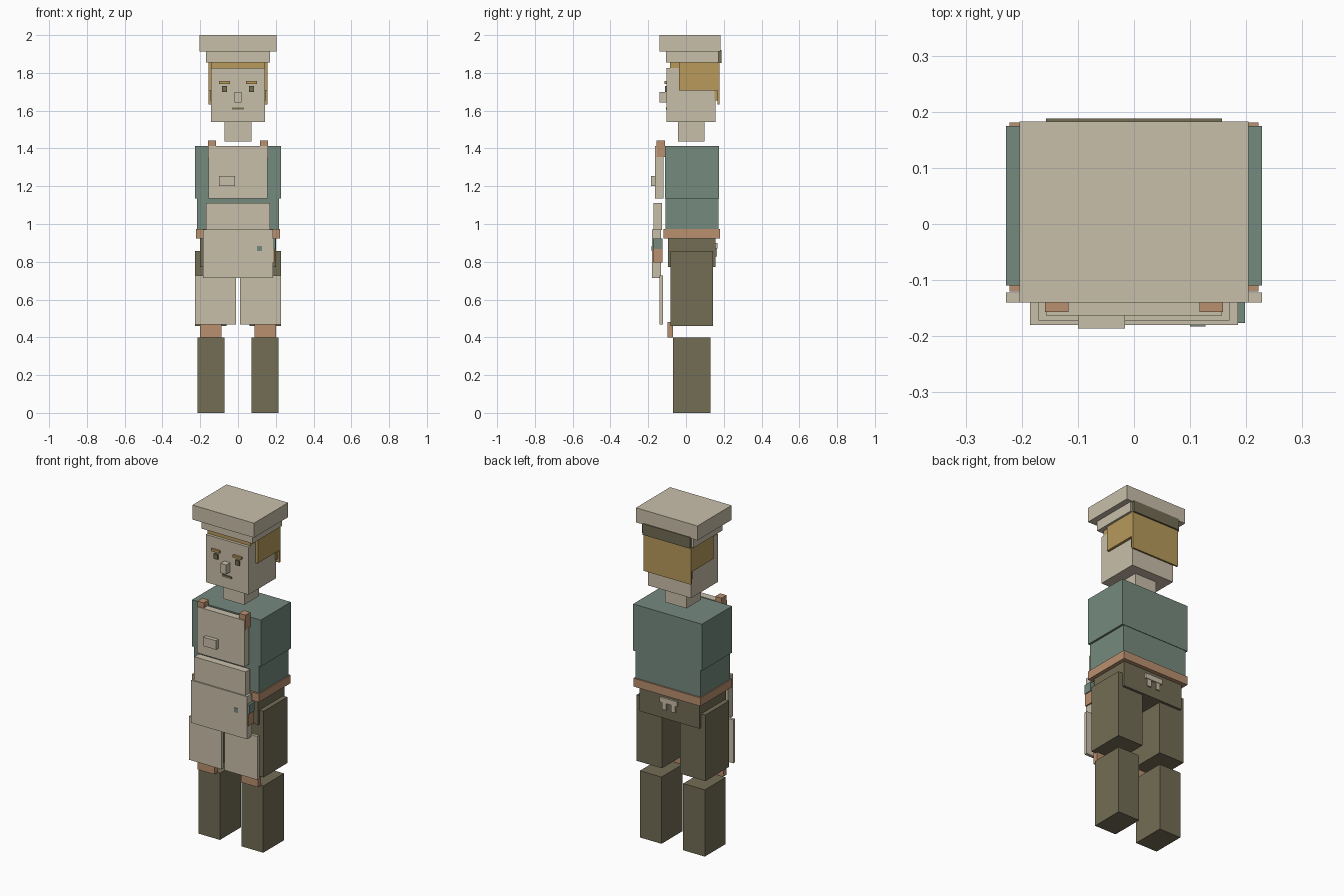
import bpy
import bmesh

cube = bpy.data.objects.get("Cube")
if cube:
    bpy.data.objects.remove(cube, do_unlink=True)


def material(name, r, g, b):
    m = bpy.data.materials.new(name)
    m.use_nodes = True
    m.diffuse_color = (r, g, b, 1)
    bsdf = next(n for n in m.node_tree.nodes if n.type == 'BSDF_PRINCIPLED')
    bsdf.inputs["Base Color"].default_value = (r, g, b, 1)
    return m


beige = material("beige", 0.584, 0.521, 0.402)
teal = material("grey_green", 0.178, 0.254, 0.212)
olive = material("dark_olive", 0.168, 0.153, 0.089)
tan = material("leather_tan", 0.491, 0.279, 0.156)
gold = material("hair_gold", 0.479, 0.323, 0.105)


def box(name, mat, xs, ys, zs):
    """Flat-faced block spanning the given x, y and z ranges."""
    spans = (xs, ys, zs)
    bm = bmesh.new()
    bmesh.ops.create_cube(bm, size=1)
    for v in bm.verts:
        v.co = [s[0] if c < 0 else s[1] for c, s in zip(v.co, spans)]
    me = bpy.data.meshes.new(name)
    bm.to_mesh(me)
    bm.free()
    me.materials.append(mat)
    ob = bpy.data.objects.new(name, me)
    bpy.context.collection.objects.link(ob)
    return ob


def centred(name, mat, half, ys, zs):
    return box(name, mat, (-half, half), ys, zs)


def pair(name, mat, xs, ys, zs):
    box("left_" + name, mat, xs, ys, zs)
    box("right_" + name, mat, (-xs[1], -xs[0]), ys, zs)


# Hat
centred("hat_crown", beige, 0.204, (-0.14, 0.183), (1.913, 2.0))
centred("hat_band", beige, 0.17, (-0.105, 0.172), (1.855, 1.913))
centred("hat_back_band", olive, 0.157, (0.165, 0.188), (1.853, 1.92))

# Head, hair and face
centred("head", beige, 0.142, (-0.102, 0.155), (1.54, 1.826))
centred("neck", beige, 0.071, (-0.042, 0.097), (1.437, 1.54))
centred("hair_top", gold, 0.142, (-0.085, 0.15), (1.826, 1.855))
pair("hair_side", gold, (0.14, 0.157), (-0.037, 0.17), (1.707, 1.856))
centred("hair_back", gold, 0.148, (0.15, 0.172), (1.655, 1.853))
centred("hair_back_panel", gold, 0.157, (0.168, 0.178), (1.633, 1.856))
pair("eyebrow", gold, (0.043, 0.1), (-0.114, -0.1), (1.742, 1.756))
pair("eye", olive, (0.058, 0.084), (-0.112, -0.1), (1.7, 1.73))
centred("nose", beige, 0.019, (-0.14, -0.1), (1.643, 1.7))
centred("mouth", olive, 0.031, (-0.107, -0.1), (1.605, 1.618))

# Torso and belt
centred("chest", teal, 0.228, (-0.11, 0.175), (1.135, 1.414))
centred("waist", teal, 0.216, (-0.109, 0.172), (0.97, 1.135))
centred("belt", tan, 0.222, (-0.12, 0.181), (0.923, 0.973))

# Apron
pair("strap", tan, (0.117, 0.159), (-0.157, -0.11), (1.355, 1.443))
centred("apron_bib", beige, 0.157, (-0.163, -0.12), (1.135, 1.412))
centred("apron_middle", beige, 0.17, (-0.172, -0.127), (0.968, 1.112))
centred("apron_skirt", beige, 0.185, (-0.18, -0.133), (0.715, 0.97))
box("chest_pocket", beige, (-0.1, -0.016), (-0.186, -0.16), (1.2, 1.254))
box("apron_button", teal, (0.1, 0.127), (-0.183, -0.178), (0.857, 0.884))
pair("leg_panel", beige, (0.01, 0.228), (-0.14, -0.122), (0.467, 0.727))

# Tool hanging at the left hip
box("tool_top", teal, (0.17, 0.198), (-0.176, -0.125), (0.867, 0.922))
box("tool_handle", tan, (0.172, 0.193), (-0.176, -0.125), (0.795, 0.867))

# Hips and legs
centred("hips", olive, 0.2, (-0.095, 0.157), (0.773, 0.923))
pair("thigh", olive, (0.06, 0.228), (-0.083, 0.142), (0.461, 0.857))
pair("shin", olive, (0.072, 0.215), (-0.068, 0.129), (0, 0.4))
pair("knee_strap", tan, (0.088, 0.2), (-0.098, -0.068), (0.4, 0.48))

# Bow at the back
centred("bow_knot", beige, 0.057, (0.15, 0.168), (0.87, 0.9))
pair("bow_tail", beige, (0.017, 0.043), (0.15, 0.165), (0.828, 0.87))
